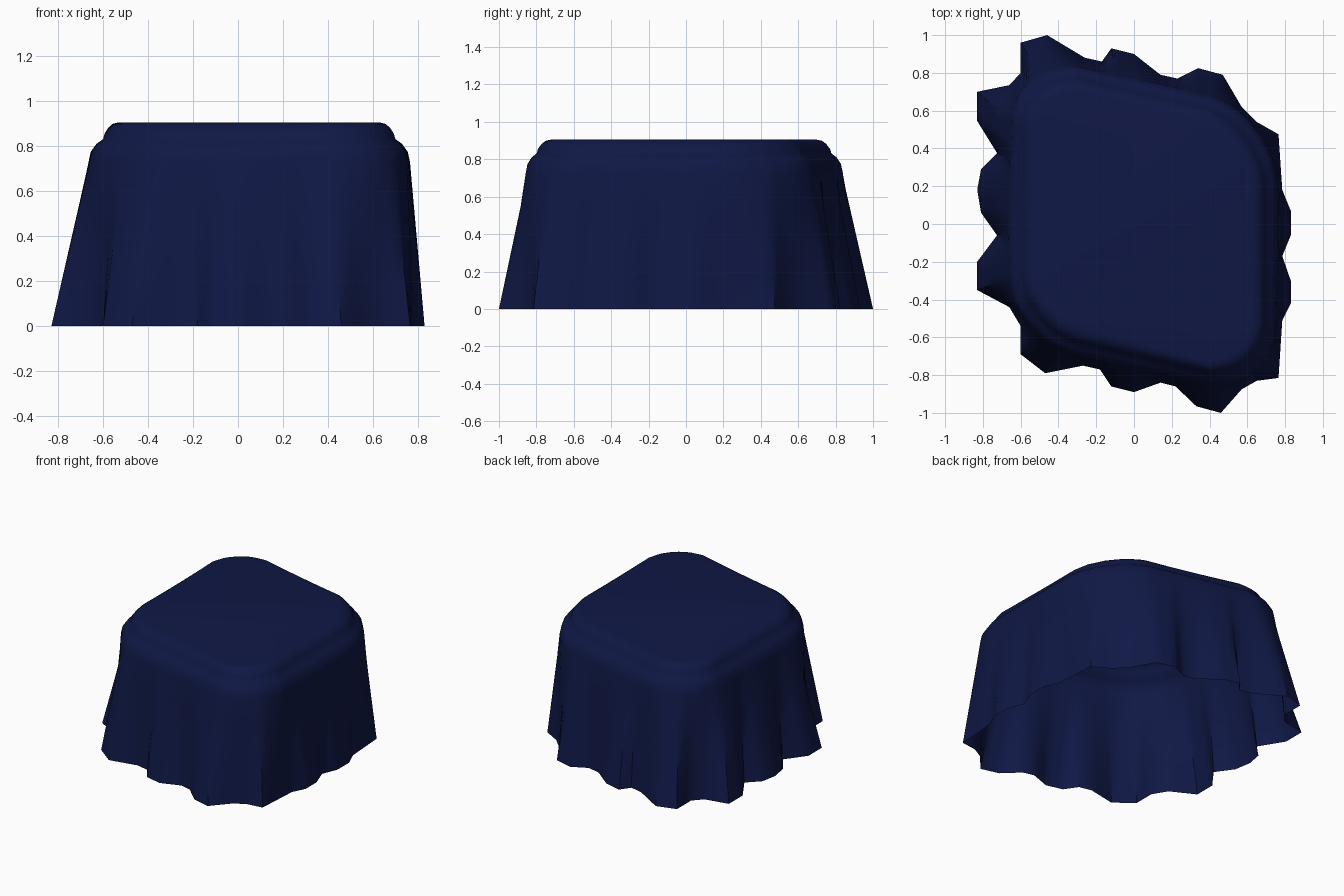
import bpy, bmesh, math
from mathutils import Vector

if "Cube" in bpy.data.objects:
    bpy.data.objects.remove(bpy.data.objects["Cube"])

# Wavy hem outline, clockwise from the back left corner
HEM = [(-.60, .96), (-.46, 1.0), (-.26, .88), (-.17, .86), (-.12, .93), (0, .90), (.14, .79), (.23, .77),
       (.34, .825), (.47, .79), (.57, .62), (.65, .54), (.765, .475), (.785, .18), (.83, .07),
       (.83, -.06), (.785, -.17), (.83, -.30), (.83, -.42), (.785, -.51), (.765, -.815), (.65, -.83),
       (.57, -.875), (.46, -1.0), (.33, -.965), (.22, -.86), (.14, -.84), (0, -.89), (-.12, -.86),
       (-.18, -.77), (-.27, -.75), (-.47, -.79), (-.60, -.69), (-.60, -.54), (-.66, -.44),
       (-.83, -.35), (-.83, -.20), (-.725, -.06), (-.81, .06), (-.83, .18), (-.81, .29),
       (-.725, .375), (-.83, .545), (-.83, .70), (-.66, .735), (-.60, .80)]
# Rounded, skewed top rim
RIM = [(-.60, .55), (-.565, .65), (-.50, .72), (-.42, .765), (-.31, .78), (.42, .61), (.53, .54),
       (.62, .43), (.68, .31), (.70, .20), (.70, -.55), (.67, -.65), (.61, -.73), (.53, -.78),
       (.42, -.80), (-.31, -.63), (-.42, -.58), (-.51, -.49), (-.58, -.38), (-.60, -.27)]


def rim_point(direction):
    """Where a ray from the centre meets the rim."""
    d = direction.normalized()
    for i, a in enumerate(RIM):
        a, b = Vector(a), Vector(RIM[(i + 1) % len(RIM)])
        e = b - a
        den = d.x * e.y - d.y * e.x
        if abs(den) < 1e-9:
            continue
        t = (a.x * e.y - a.y * e.x) / den
        u = (a.x * d.y - a.y * d.x) / den
        if t > 0 and -1e-6 <= u <= 1 + 1e-6:
            return d * t
    return d * 0.7


# Subdivide the hem edges
hem = []
for i, p in enumerate(HEM):
    a, b = Vector(p), Vector(HEM[(i + 1) % len(HEM)])
    n = max(2, math.ceil((b - a).length / 0.06))
    hem += [a.lerp(b, k / n) for k in range(n)]
rim = [rim_point(p) for p in hem]


def offset(dist):
    return [p + p.normalized() * dist for p in rim]


# Horizontal rings: falling skirt, rounded shoulder, raised top
shoulder = offset(.065)
rings = [([s.lerp(h, t) for s, h in zip(shoulder, hem)], .73 * (1 - t)) for t in (1, .75, .5, .25, 0)]
rings += [(offset(d), z) for d, z in
          ((.055, .775), (.03, .81), (0, .832), (-.008, .855), (-.03, .882), (-.055, .899), (-.085, .905))]

bm = bmesh.new()
loops = [[bm.verts.new((p.x, p.y, z)) for p in pts] for pts, z in rings]
count = len(hem)
for low, high in zip(loops, loops[1:]):
    for i in range(count):
        j = (i + 1) % count
        bm.faces.new((low[j], low[i], high[i], high[j]))
bm.faces.new(loops[-1][::-1])
mesh = bpy.data.meshes.new("tablecloth")
bm.to_mesh(mesh)
bm.free()

cloth = bpy.data.objects.new("tablecloth", mesh)
bpy.context.collection.objects.link(cloth)
navy = bpy.data.materials.new("navy_fabric")
navy.diffuse_color = (.005, .009, .06, 1)
navy.use_nodes = True
navy.node_tree.nodes["Principled BSDF"].inputs["Base Color"].default_value = navy.diffuse_color
mesh.materials.append(navy)
bpy.context.view_layer.objects.active = cloth
cloth.select_set(True)
bpy.ops.object.shade_smooth_by_angle(angle=math.radians(40))
